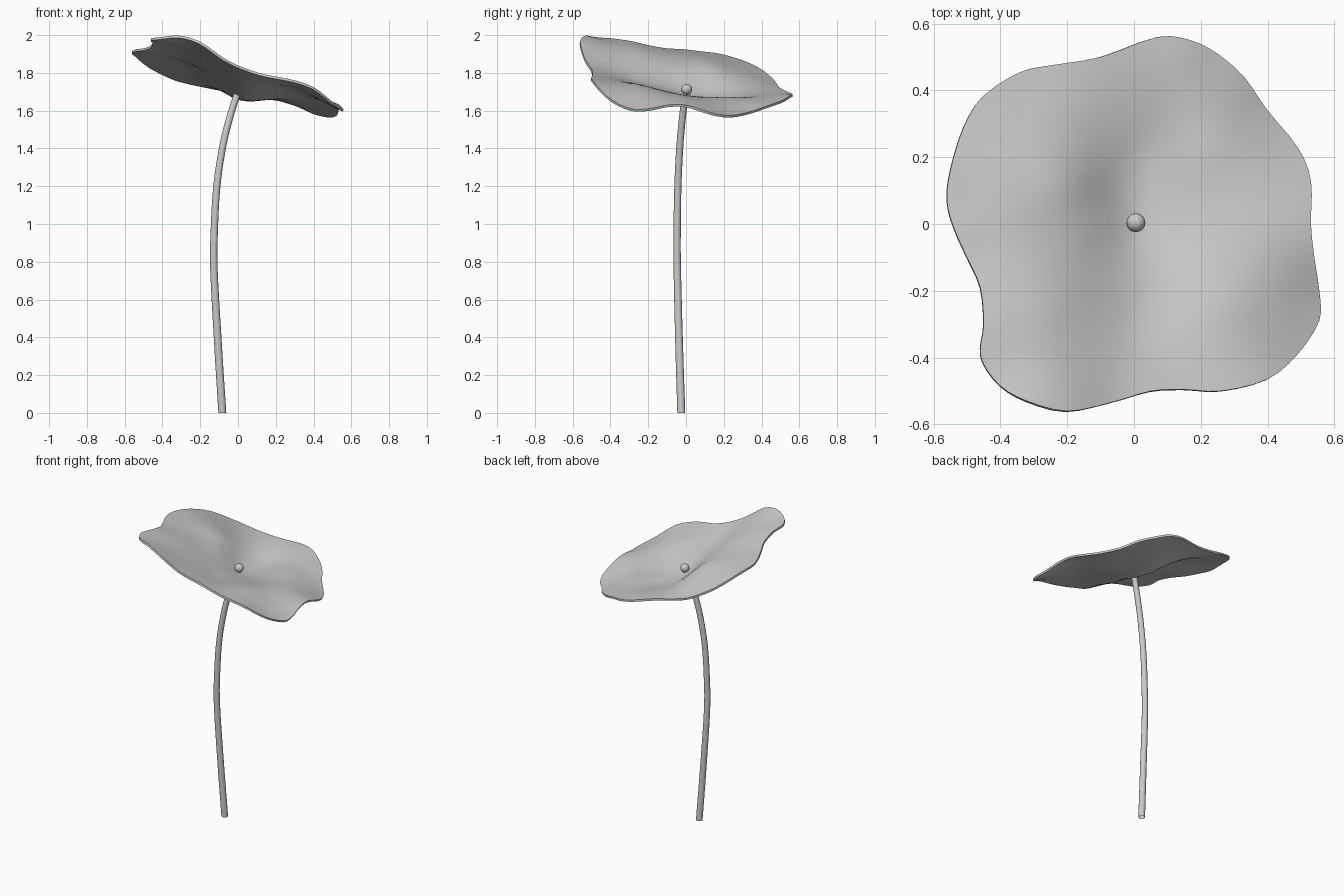
import bpy, bmesh, math
from mathutils import Vector

if "Cube" in bpy.data.objects:
    bpy.data.objects.remove(bpy.data.objects["Cube"])

# Rim of the leaf (x, y, z), counter-clockwise from the right
RIM = [Vector(p) for p in [
    (.53, 0, 1.63), (.53, .13, 1.59), (.49, .23, 1.575), (.40, .34, 1.595),
    (.33, .44, 1.63), (.25, .51, 1.655), (.17, .55, 1.68), (.07, .56, 1.69),
    (-.10, .50, 1.72), (-.25, .475, 1.75), (-.34, .455, 1.775), (-.45, .385, 1.828),
    (-.51, .29, 1.87), (-.55, .16, 1.905), (-.56, .07, 1.915), (-.54, -.01, 1.925),
    (-.50, -.10, 1.93), (-.46, -.19, 1.945), (-.45, -.30, 1.97), (-.46, -.37, 1.98),
    (-.45, -.42, 1.985), (-.40, -.485, 1.99), (-.32, -.53, 1.998), (-.20, -.56, 1.965),
    (-.07, -.535, 1.875), (.05, -.50, 1.82), (.15, -.495, 1.79), (.26, -.50, 1.77),
    (.40, -.465, 1.725), (.49, -.39, 1.655), (.555, -.29, 1.61), (.555, -.20, 1.61),
    (.54, -.10, 1.63)]]
# Heights inside the leaf
INNER = [Vector(p) for p in [
    (0, 0, 1.69), (-.12, 0, 1.785), (-.26, 0, 1.865), (-.41, 0, 1.905),
    (-.2, .25, 1.785), (-.06, .09, 1.708), (-.2, .12, 1.828), (.02, .22, 1.667),
    (.12, .1, 1.667), (.22, .22, 1.672), (.25, -.02, 1.686), (.4, 0, 1.668),
    (.25, -.25, 1.738), (.02, -.27, 1.758), (-.25, -.25, 1.91)]]


def catmull(pts, i, t):
    n = len(pts)
    a, b, c, d = (pts[(i + k) % n] for k in (-1, 0, 1, 2))
    return 0.5 * (2 * b + (c - a) * t + (2 * a - 5 * b + 4 * c - d) * t * t
                  + (3 * b - a - 3 * c + d) * t ** 3)


def kernel(x, y, p):
    r2 = (x - p.x) ** 2 + (y - p.y) ** 2
    return r2 * math.log(r2) if r2 > 1e-12 else 0.0


def thin_plate(pts):
    """Smooth height function z(x, y) through all the given points."""
    n = len(pts)
    rows = [[kernel(p.x, p.y, q) for q in pts] + [1, p.x, p.y, p.z] for p in pts]
    for f in (lambda p: 1, lambda p: p.x, lambda p: p.y):
        rows.append([f(p) for p in pts] + [0, 0, 0, 0])
    m = n + 3
    for c in range(m):
        piv = max(range(c, m), key=lambda r: abs(rows[r][c]))
        rows[c], rows[piv] = rows[piv], rows[c]
        for r in range(m):
            if r != c and rows[r][c]:
                k = rows[r][c] / rows[c][c]
                rows[r] = [u - k * v for u, v in zip(rows[r], rows[c])]
    w = [rows[i][m] / rows[i][i] for i in range(m)]
    return lambda x, y: (sum(wi * kernel(x, y, p) for wi, p in zip(w, pts))
                         + w[n] + w[n + 1] * x + w[n + 2] * y)


def finish(name, bm, thickness=0):
    mesh = bpy.data.meshes.new(name)
    bm.to_mesh(mesh)
    bm.free()
    ob = bpy.data.objects.new(name, mesh)
    bpy.context.collection.objects.link(ob)
    bpy.ops.object.select_all(action='DESELECT')
    bpy.context.view_layer.objects.active = ob
    ob.select_set(True)
    if thickness:
        solid = ob.modifiers.new("thickness", 'SOLIDIFY')
        solid.thickness = thickness
        solid.offset = -1
        bpy.ops.object.modifier_apply(modifier=solid.name)
    bpy.ops.object.shade_smooth_by_angle(angle=math.radians(40))
    return ob


# Leaf: spokes from the centre to the wavy rim
height = thin_plate(RIM + INNER)
RINGS = 14
bm = bmesh.new()
hub = bm.verts.new(INNER[0])
spokes = []
for i in range(len(RIM)):
    for t in (0, 1 / 3, 2 / 3):
        p = catmull(RIM, i, t)
        spoke = []
        for k in range(1, RINGS + 1):
            x, y = p.x * k / RINGS, p.y * k / RINGS
            spoke.append(bm.verts.new((x, y, height(x, y))))
        spokes.append(spoke)
for a, b in zip(spokes, spokes[1:] + spokes[:1]):
    bm.faces.new((hub, a[0], b[0]))
    for k in range(RINGS - 1):
        bm.faces.new((a[k], a[k + 1], b[k + 1], b[k]))
finish("leaf", bm, thickness=0.013)

# Stem: tapered tube along a bent path, open at the foot
PATH = [Vector(p) for p in [
    (-.083, -.025, 0), (-.105, -.036, .35), (-.127, -.046, .75), (-.126, -.047, .95),
    (-.112, -.043, 1.2), (-.079, -.032, 1.42), (-.039, -.017, 1.58), (-.003, -.002, 1.69)]]
ext = [2 * PATH[0] - PATH[1]] + PATH + [2 * PATH[-1] - PATH[-2]]
line = [catmull(ext, i, t / 4) for i in range(1, len(PATH)) for t in range(4)] + [PATH[-1]]
bm = bmesh.new()
rings = []
for j, p in enumerate(line):
    d = (line[min(j + 1, len(line) - 1)] - line[max(j - 1, 0)]).normalized()
    if j == 0:
        d = Vector((0, 0, 1))
    u = Vector((0, 1, 0)).cross(d).normalized()
    v = d.cross(u)
    r = 0.021 - 0.003 * p.z / 1.69
    rings.append([bm.verts.new(p + r * (math.cos(q) * u + math.sin(q) * v))
                  for q in (math.tau * k / 16 for k in range(16))])
for a, b in zip(rings, rings[1:]):
    for k in range(16):
        n = (k + 1) % 16
        bm.faces.new((a[k], a[n], b[n], b[k]))
finish("stem", bm)

# Small bead in the middle of the leaf
bm = bmesh.new()
bmesh.ops.create_uvsphere(bm, u_segments=24, v_segments=12, radius=0.028)
bmesh.ops.translate(bm, verts=bm.verts, vec=(.006, .004, 1.713))
finish("center_bead", bm)
